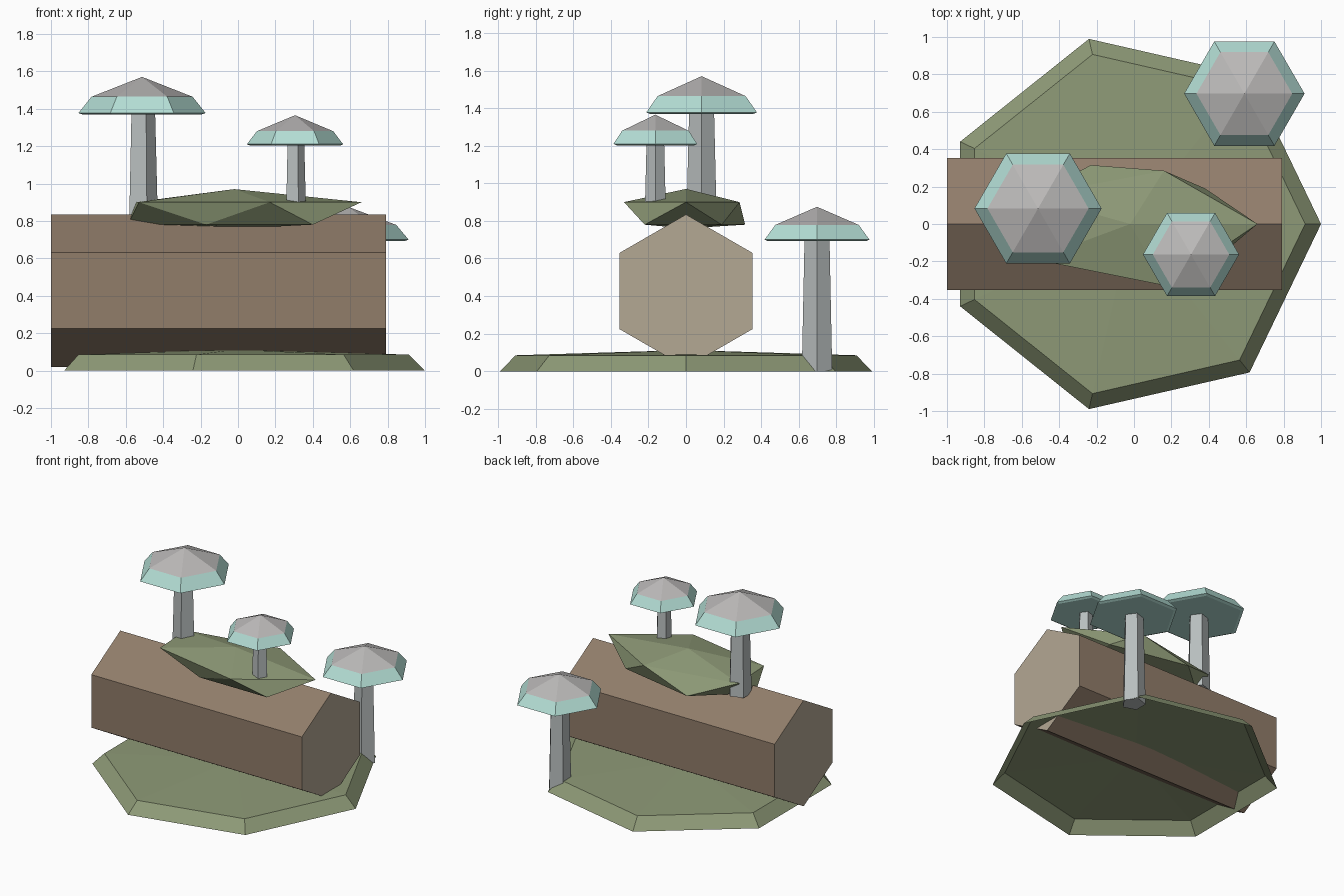
import bpy, bmesh
from math import sin, cos, tau, pi
from mathutils import Matrix

if "Cube" in bpy.data.objects:
    bpy.data.objects.remove(bpy.data.objects["Cube"], do_unlink=True)


def material(name, r, g, b):
    """Flat material from display colour, stored as linear values."""
    col = [((c / 255 + 0.055) / 1.055) ** 2.4 for c in (r, g, b)] + [1]
    m = bpy.data.materials.new(name)
    m.use_nodes = True
    m.diffuse_color = col
    m.node_tree.nodes["Principled BSDF"].inputs["Base Color"].default_value = col
    return m


BARK = material("bark brown", 145, 125, 106)
WOOD = material("cut wood tan", 180, 168, 148)
GREEN = material("moss green", 142, 154, 119)
TEAL = material("cap teal", 180, 222, 213)
GREY = material("cap grey", 187, 185, 184)
STEM = material("stem grey", 184, 190, 190)


def finish(name, bm, mats, loc=(0, 0, 0)):
    mesh = bpy.data.meshes.new(name)
    bm.to_mesh(mesh)
    bm.free()
    for m in mats:
        mesh.materials.append(m)
    ob = bpy.data.objects.new(name, mesh)
    ob.location = loc
    bpy.context.collection.objects.link(ob)
    return ob


def loft(sides, profile, turn=0.0, cap_bottom=True):
    """Stack regular polygon rings of (radius, height); radius 0 is a point."""
    bm = bmesh.new()
    rings = []
    for r, z in profile:
        if r == 0:
            rings.append([bm.verts.new((0, 0, z))] * sides)
        else:
            rings.append([bm.verts.new((r * cos(turn + tau * i / sides),
                                        r * sin(turn + tau * i / sides), z))
                          for i in range(sides)])
    for k in range(len(rings) - 1):
        low, high = rings[k], rings[k + 1]
        for i in range(sides):
            j = (i + 1) % sides
            quad = dict.fromkeys((low[i], low[j], high[j], high[i]))
            bm.faces.new(list(quad)).material_index = k
    if cap_bottom:
        bm.faces.new(rings[0][::-1])
    if profile[-1][0] > 0:
        bm.faces.new(rings[-1]).material_index = len(rings) - 2
    return bm


# Ground: shallow seven-sided mound, open underneath
finish("ground_mound", loft(7, [(1.015, 0), (0.93, 0.085), (0, 0.113)],
                            cap_bottom=False), [GREEN] * 2, (-0.015, 0, 0))

# Log: six-sided prism lying along x, with pale cut ends
log = loft(6, [(0.407, -1), (0.407, 0.79)])
log.transform(Matrix.Rotation(pi / 2, 4, "Y"))
log.normal_update()
for f in log.faces:
    f.material_index = 1 if abs(f.normal.x) > 0.9 else 0
finish("log", log, [BARK, WOOD], (0, 0, 0.427))

# Moss: squashed, uneven twenty-sided lump on the log
moss = bmesh.new()
upper = [(0.66, 0), (0.16, 0.285), (-0.55, 0.15), (-0.53, -0.19), (0.17, -0.33)]
lower = [(0.38, 0.19), (-0.23, 0.315), (-0.59, 0), (-0.17, -0.22), (0.4, -0.22)]
up = [moss.verts.new((x, y, 0.9)) for x, y in upper]
lo = [moss.verts.new((x, y, 0.78)) for x, y in lower]
top = moss.verts.new((-0.02, 0, 0.97))
bottom = moss.verts.new((0, 0, 0.76))
for i in range(5):
    j = (i + 1) % 5
    for tri in ((top, up[i], up[j]), (up[i], lo[i], up[j]),
                (lo[i], lo[j], up[j]), (bottom, lo[j], lo[i])):
        moss.faces.new(tri)
finish("moss_patch", moss, [GREEN])


# Mushrooms: five-sided tapered stem under a six-sided two-tone cap
def mushroom(name, x, y, base, rim, peak, radius, foot):
    stem = loft(5, [(foot, base), (foot * 0.82, rim + 0.01)])
    finish(name + "_stem", stem, [STEM], (x, y, 0))
    h = peak - rim
    cap = loft(6, [(radius * 0.93, rim - 0.008), (radius, rim),
                   (radius * 0.795, rim + h * 0.45), (0, peak)])
    finish(name + "_cap", cap, [TEAL, TEAL, GREY], (x, y, 0))


mushroom("tall_mushroom", -0.513, 0.083, 0.79, 1.377, 1.57, 0.34, 0.085)
mushroom("small_mushroom", 0.305, -0.163, 0.8, 1.21, 1.365, 0.257, 0.06)
mushroom("ground_mushroom", 0.59, 0.697, 0, 0.7, 0.875, 0.322, 0.085)
